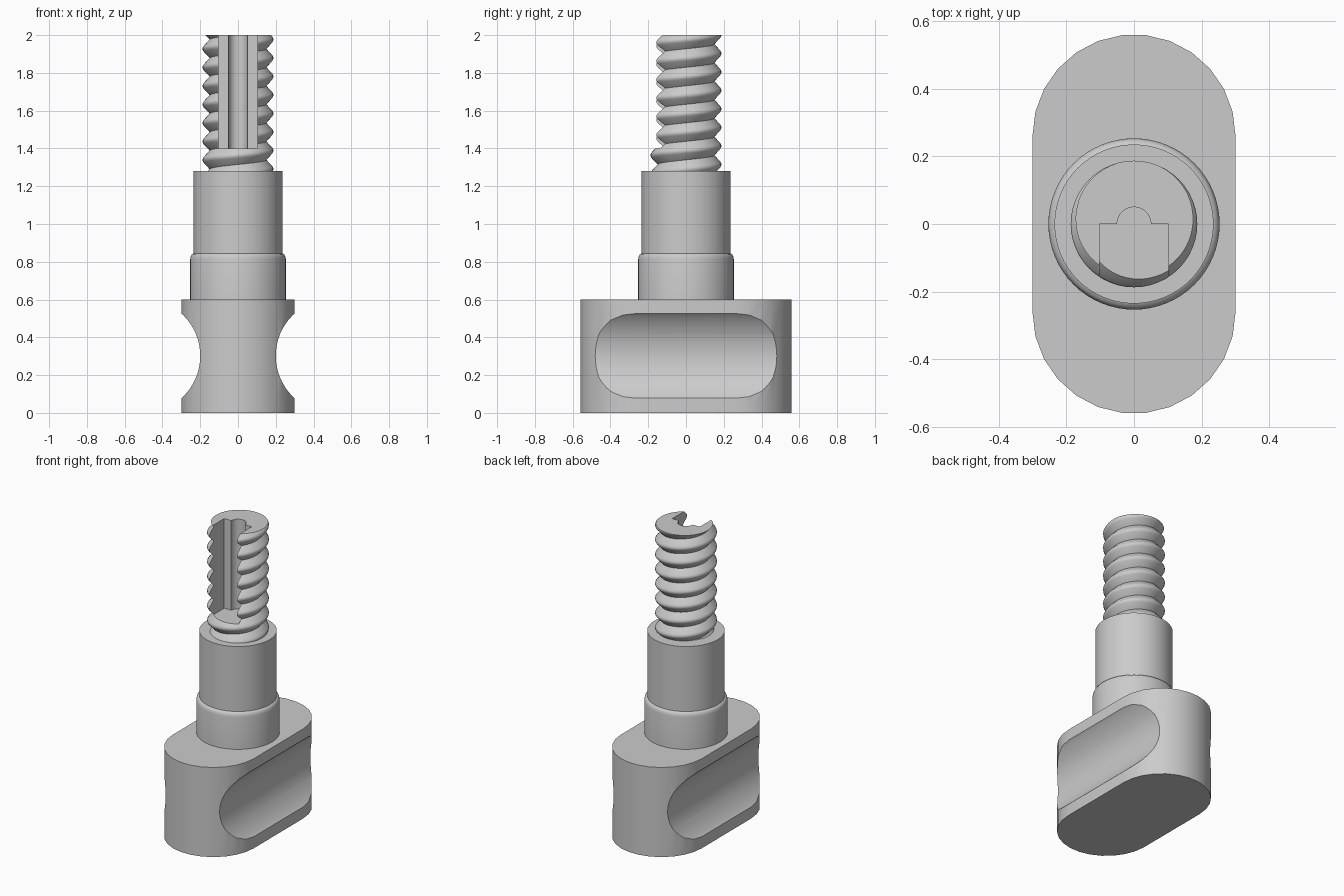
import bpy
import bmesh
from math import pi, sin, cos
from mathutils import Matrix, Vector

old = bpy.data.objects.get("Cube")
if old:
    bpy.data.objects.remove(old, do_unlink=True)

grey = bpy.data.materials.new("plain grey")
GREY = (0.6, 0.6, 0.6, 1.0)
grey.diffuse_color = GREY
grey.use_nodes = True
grey.node_tree.nodes["Principled BSDF"].inputs["Base Color"].default_value = GREY


def make_object(name, bm):
    bmesh.ops.recalc_face_normals(bm, faces=bm.faces[:])
    mesh = bpy.data.meshes.new(name)
    bm.to_mesh(mesh)
    bm.free()
    mesh.materials.append(grey)
    obj = bpy.data.objects.new(name, mesh)
    bpy.context.collection.objects.link(obj)
    return obj


def prism(name, outline, bottom, top):
    """Extrude a closed xy outline between two heights."""
    bm = bmesh.new()
    face = bm.faces.new([bm.verts.new((x, y, bottom)) for x, y in outline])
    result = bmesh.ops.extrude_face_region(bm, geom=[face])
    moved = [g for g in result["geom"] if isinstance(g, bmesh.types.BMVert)]
    bmesh.ops.translate(bm, verts=moved, vec=(0, 0, top - bottom))
    return make_object(name, bm)


def arc(cx, cy, radius, start, end, steps):
    angles = [start + (end - start) * i / steps for i in range(steps + 1)]
    return [(cx + radius * cos(a), cy + radius * sin(a)) for a in angles]


def activate(obj):
    bpy.ops.object.select_all(action="DESELECT")
    obj.select_set(True)
    bpy.context.view_layer.objects.active = obj


def cut(obj, cutter):
    cutter.hide_render = True
    mod = obj.modifiers.new("cut", "BOOLEAN")
    mod.operation = "DIFFERENCE"
    mod.solver = "EXACT"
    mod.object = cutter
    activate(obj)
    bpy.ops.object.modifier_apply(modifier=mod.name)
    bpy.data.objects.remove(cutter, do_unlink=True)


def smooth(obj, degrees):
    activate(obj)
    bpy.ops.object.shade_smooth_by_angle(angle=degrees * pi / 180)


# Grip block: rounded-end slab with a long hollow on each side
outline = arc(0, 0.26, 0.3, 0, pi, 13) + arc(0, -0.26, 0.3, pi, 2 * pi, 13)
grip = prism("grip_block", outline, 0, 0.6)
for side in (-1, 1):
    bm = bmesh.new()
    place = Matrix.Translation((side * 0.503, 0, 0.302)) @ Matrix.Rotation(pi / 2, 4, "X")
    bmesh.ops.create_cone(bm, cap_ends=True, segments=64, radius1=0.303,
                          radius2=0.303, depth=2, matrix=place)
    cut(grip, make_object("hollow_cutter", bm))
smooth(grip, 30)

# Stepped shaft with a rounded collar shoulder
profile = [(0, 0.55), (0.253, 0.55), (0.253, 0.815), (0.25, 0.83), (0.244, 0.84),
           (0.235, 0.845), (0.235, 1.28), (0, 1.28)]
bm = bmesh.new()
verts = [bm.verts.new((r, 0, z)) for r, z in profile]
edges = [bm.edges.new(pair) for pair in zip(verts, verts[1:])]
bmesh.ops.spin(bm, geom=verts + edges, cent=(0, 0, 0), axis=(0, 0, 1),
               angle=2 * pi, steps=64)
bmesh.ops.remove_doubles(bm, verts=bm.verts[:], dist=0.0001)
shaft = make_object("stepped_shaft", bm)
smooth(shaft, 30)

# Right-handed screw thread: a tooth profile swept along a helix
PITCH, STEPS, TURNS = 0.098, 48, 11
tooth = [(0, 0.15), (0.35, 0.182), (0.45, 0.187), (0.55, 0.187), (0.65, 0.182), (1, 0.15)]
start = 1.952 - PITCH * 9.75
bm = bmesh.new()
previous = None
for step in range(STEPS * TURNS + 1):
    a = 2 * pi * step / STEPS
    base = start + PITCH * (step / STEPS - 0.5)
    row = [bm.verts.new((r * cos(a), r * sin(a), base + t * PITCH)) for t, r in tooth]
    if previous:
        for i in range(len(row) - 1):
            bm.faces.new((previous[i], row[i], row[i + 1], previous[i + 1]))
    previous = row
bmesh.ops.remove_doubles(bm, verts=bm.verts[:], dist=0.0001)

# Trim the thread flat at both ends and cap it
for height, direction in ((1.22, -1), (2.0, 1)):
    result = bmesh.ops.bisect_plane(
        bm, geom=bm.verts[:] + bm.edges[:] + bm.faces[:], dist=0.00001,
        plane_co=Vector((0, 0, height)), plane_no=Vector((0, 0, direction)),
        clear_outer=True)
    rim = [g for g in result["geom_cut"]
           if isinstance(g, bmesh.types.BMEdge) and g.is_valid and g.is_boundary]
    bmesh.ops.edgeloop_fill(bm, edges=rim)
thread = make_object("threaded_rod", bm)

# Keyway: square slot open to the front with a half-round groove behind it
keyway = [(-0.102, 0), (-0.102, -0.3), (0.102, -0.3), (0.102, 0)]
keyway += arc(0, 0, 0.05, 0, pi, 16)
cut(thread, prism("keyway_cutter", keyway, 1.4, 2.1))
smooth(thread, 35)
